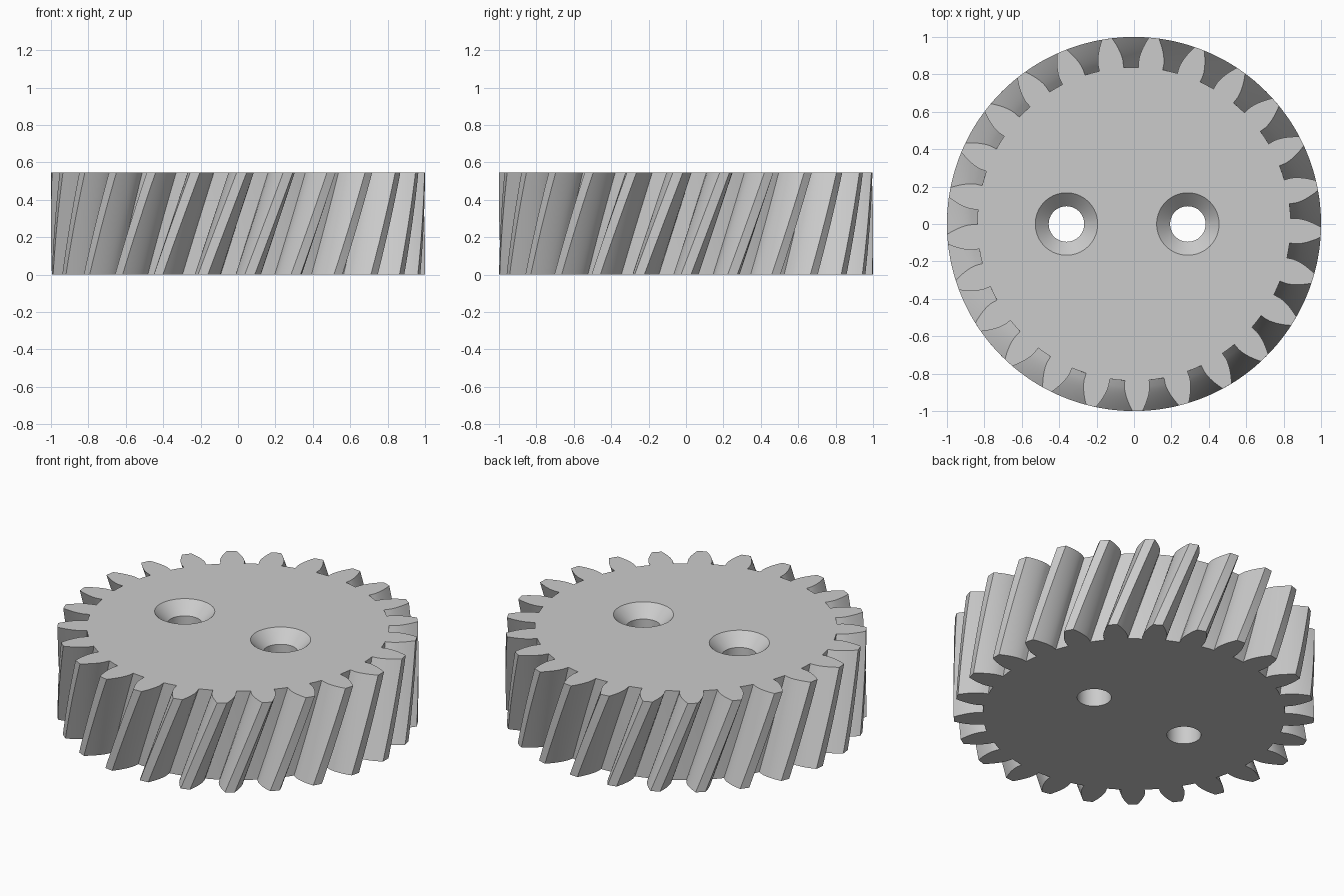
import bpy, bmesh
from math import acos, cos, sin, tan, pi, radians, sqrt

TEETH, HEIGHT, TWIST = 25, 0.545, radians(11.9)
TIP, PITCH, ROOT = 1.0, 0.926, 0.838
BASE = PITCH * cos(radians(20))
LAYERS, FLANK = 12, 7

if "Cube" in bpy.data.objects:
    bpy.data.objects.remove(bpy.data.objects["Cube"])

steel = bpy.data.materials.new("light grey")
steel.use_nodes = True
GREY = (0.6, 0.6, 0.6, 1)
steel.diffuse_color = GREY
steel.node_tree.nodes["Principled BSDF"].inputs["Base Color"].default_value = GREY


def involute(r):
    a = acos(min(1, BASE / r))
    return tan(a) - a


def half_angle(r):
    """Half the tooth thickness at radius r, as an angle."""
    return pi / (2 * TEETH) + involute(PITCH) - involute(max(r, BASE))


def gear_outline():
    """(radius, angle) pairs around the toothed outline."""
    radii = [ROOT] + [BASE + (TIP - BASE) * i / FLANK for i in range(FLANK + 1)]
    points = []
    for t in range(TEETH):
        mid = 2 * pi * t / TEETH
        points += [(r, mid - half_angle(r)) for r in radii]
        points.append((TIP, mid))
        points += [(r, mid + half_angle(r)) for r in reversed(radii)]
        points.append((ROOT, mid + pi / TEETH))
    return points


def loft(name, rings):
    """Closed solid skinned through rings of equal length."""
    bm = bmesh.new()
    loops = [[bm.verts.new(p) for p in ring] for ring in rings]
    n = len(loops[0])
    for low, high in zip(loops, loops[1:]):
        for i in range(n):
            j = (i + 1) % n
            bm.faces.new((low[i], low[j], high[j], high[i]))
    bm.faces.new(loops[0][::-1])
    bm.faces.new(loops[-1])
    bmesh.ops.recalc_face_normals(bm, faces=bm.faces)
    mesh = bpy.data.meshes.new(name)
    bm.to_mesh(mesh)
    bm.free()
    mesh.materials.append(steel)
    obj = bpy.data.objects.new(name, mesh)
    bpy.context.collection.objects.link(obj)
    return obj


def circle(x, r, z, n=64):
    return [(x + r * cos(2 * pi * i / n), r * sin(2 * pi * i / n), z) for i in range(n)]


# Helical gear body
outline = gear_outline()
rings = []
for k in range(LAYERS + 1):
    f = k / LAYERS
    rings.append([(r * cos(a + TWIST * f), r * sin(a + TWIST * f), HEIGHT * f)
                  for r, a in outline])
gear = loft("helical_gear", rings)
bpy.ops.object.select_all(action="DESELECT")
gear.select_set(True)
bpy.context.view_layer.objects.active = gear

# Two countersunk screw holes
HOLE, SINK, DEPTH = 0.095, 0.167, 0.072
OVER = 0.05
for side, x in (("right", -0.361), ("left", 0.288)):
    cutter = loft(side + "_hole_cutter", [
        circle(x, HOLE, -OVER),
        circle(x, HOLE, HEIGHT - DEPTH),
        circle(x, SINK, HEIGHT),
        circle(x, SINK, HEIGHT + OVER)])
    cutter.hide_render = True
    cut = gear.modifiers.new(side + "_hole", "BOOLEAN")
    cut.operation, cut.solver, cut.object = "DIFFERENCE", "EXACT", cutter
    bpy.ops.object.modifier_apply(modifier=cut.name)
    bpy.data.objects.remove(cutter)

bpy.ops.object.shade_smooth_by_angle(angle=radians(25))
